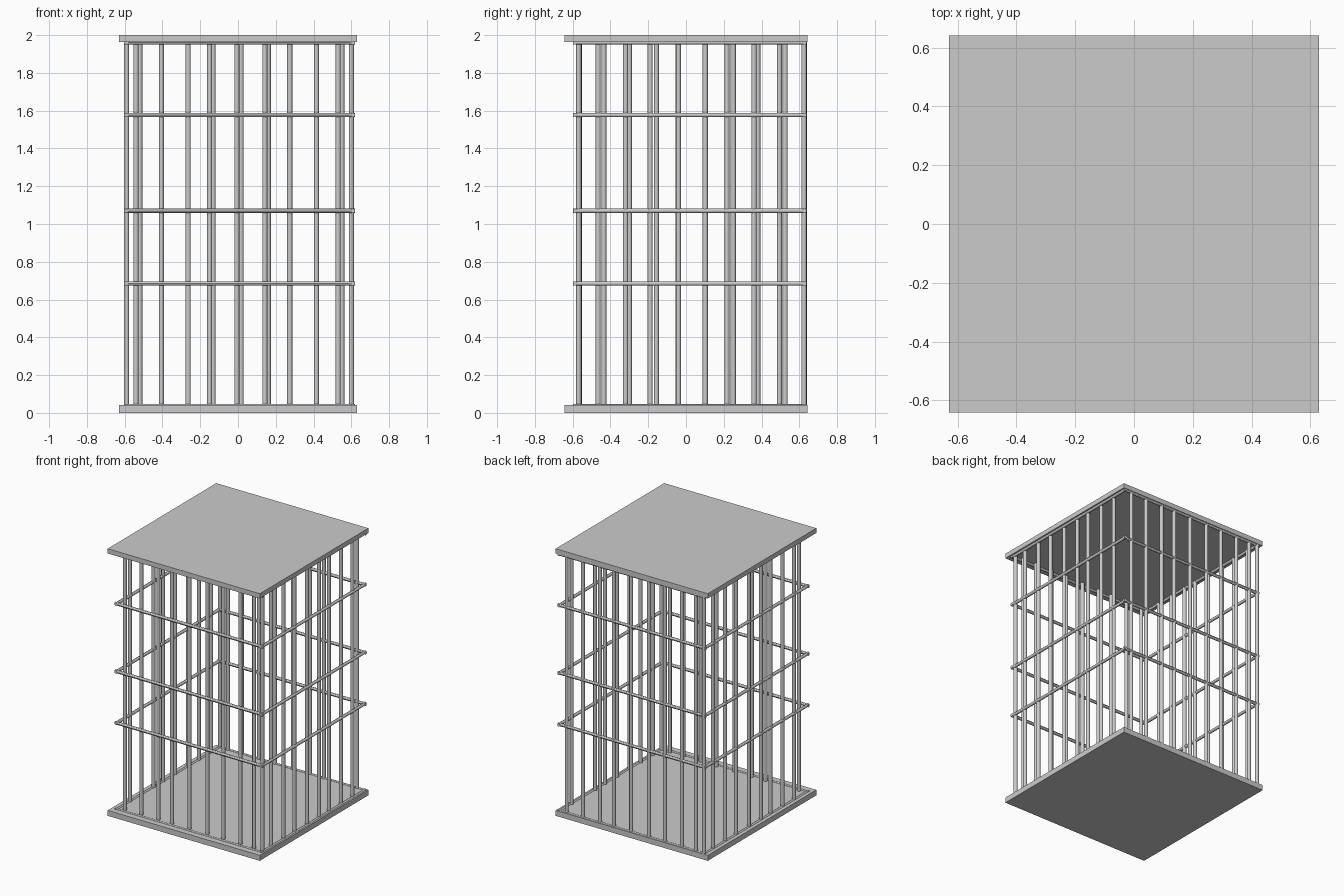
import bpy
from mathutils import Vector

if "Cube" in bpy.data.objects:
    bpy.data.objects.remove(bpy.data.objects["Cube"])

BAR_R, RAIL_R = 0.0135, 0.0115
CX, CY = 0.005, 0.03          # centre of the bar layout


def plate(name, z0, z1):
    bpy.ops.mesh.primitive_cube_add(size=1, location=(0, 0, (z0 + z1) / 2))
    ob = bpy.context.object
    ob.name = name
    ob.scale = (1.26, 1.284, z1 - z0)
    bpy.ops.object.transform_apply(location=False, rotation=False, scale=True)


def rod(name, a, b, r):
    a, b = Vector(a), Vector(b)
    d = b - a
    bpy.ops.mesh.primitive_cylinder_add(vertices=12, radius=r, depth=d.length,
                                        location=(a + b) / 2)
    ob = bpy.context.object
    ob.name = name
    ob.rotation_euler = d.to_track_quat('Z', 'Y').to_euler()
    bpy.ops.object.shade_smooth_by_angle()


# floor and roof slabs
plate("floor_slab", 0, 0.041)
plate("roof_slab", 1.964, 2)

# vertical bars: back and left rows are the front and right rows turned by 180 degrees
front_x = [-0.54, -0.405, -0.264, -0.15, -0.006, 0.142, 0.274, 0.415, 0.53]
right_y = [-0.568, -0.465, -0.32, -0.19, -0.04, 0.102, 0.217, 0.36, 0.495]


def bar(name, x, y):
    rod(name, (x, y, 0.03), (x, y, 1.97), BAR_R)


for x in front_x:
    bar("front_bar", x, -0.565)
    bar("back_bar", 2 * CX - x, 0.625)
for y in right_y:
    bar("right_bar", 0.60, y)
    bar("left_bar", -0.59, 2 * CY - y)

# horizontal rail frames
X0, X1, Y0, Y1 = -0.593, 0.608, -0.588, 0.627
e = RAIL_R
for z in (0.036, 0.685, 1.07, 1.577, 1.961):
    rod("front_rail", (X0 - e, Y0, z), (X1 + e, Y0, z), RAIL_R)
    rod("back_rail", (X0 - e, Y1, z), (X1 + e, Y1, z), RAIL_R)
    rod("left_rail", (X0, Y0 - e, z), (X0, Y1 + e, z), RAIL_R)
    rod("right_rail", (X1, Y0 - e, z), (X1, Y1 + e, z), RAIL_R)
